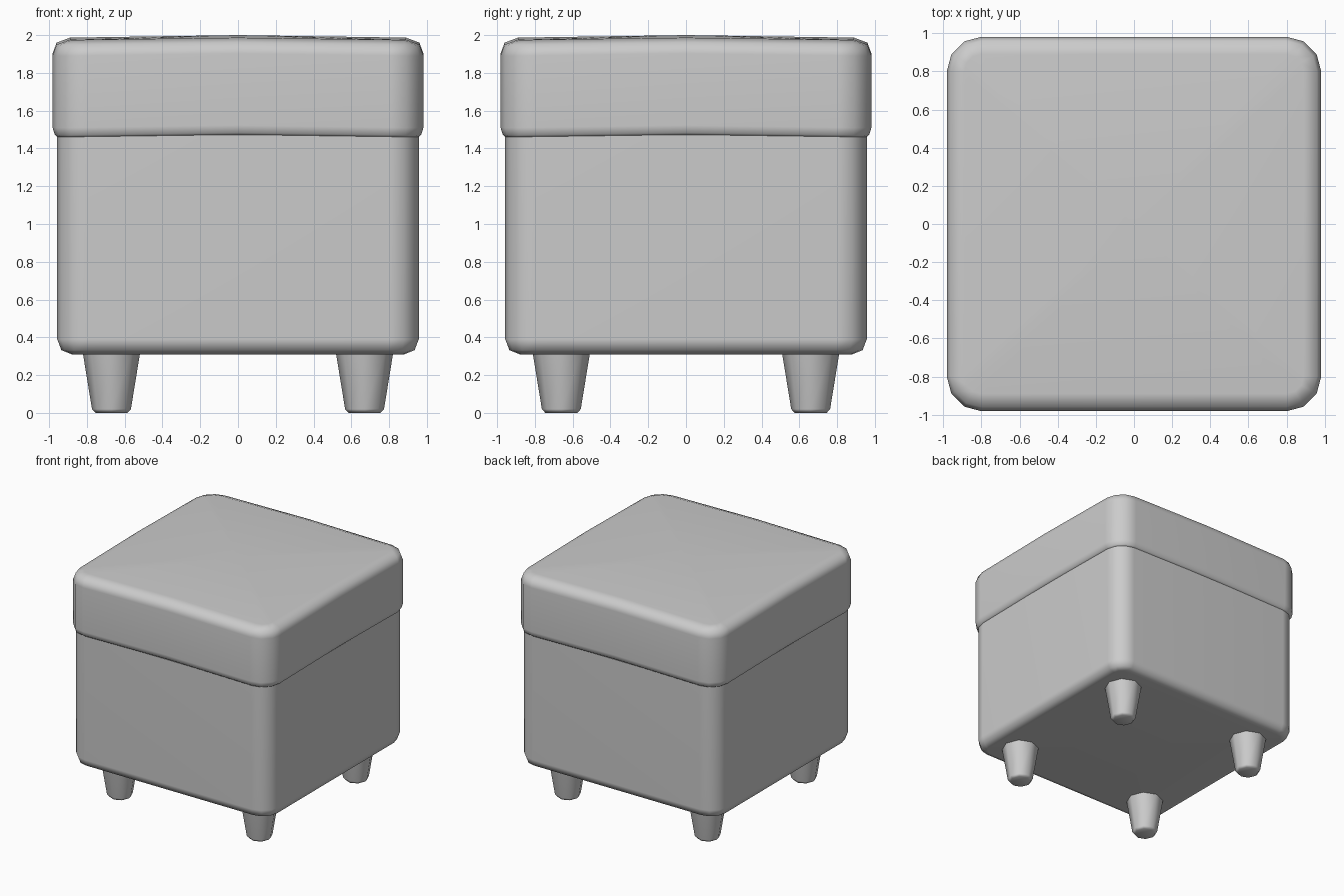
import bpy, bmesh, math

if "Cube" in bpy.data.objects:
    bpy.data.objects.remove(bpy.data.objects["Cube"])

CORNER = 0.80   # centre of the vertical corner rounding
STEPS = 3       # segments per rounded corner


def crown(x, y):
    """Gentle upward bow of the cushion."""
    return 0.017 * ((1 - x * x) + (1 - y * y))


def square_ring(half, z, bend):
    """Rounded square outline with a midpoint on each side."""
    r = half - CORNER
    pts = []
    for q in range(4):
        a0 = q * math.pi / 2
        pts.append((half * math.cos(a0), half * math.sin(a0)))
        mid = a0 + math.pi / 4
        cx = CORNER * math.sqrt(2) * math.cos(mid)
        cy = CORNER * math.sqrt(2) * math.sin(mid)
        for s in range(STEPS + 1):
            a = a0 + s * math.pi / 2 / STEPS
            pts.append((cx + r * math.cos(a), cy + r * math.sin(a)))
    return [(x, y, z + (crown(x, y) if bend else 0)) for x, y in pts]


def round_ring(cx, cy, r, z, sides=8):
    return [(cx + r * math.cos(i * math.tau / sides),
             cy + r * math.sin(i * math.tau / sides), z) for i in range(sides)]


def loft(name, rings, bottom_z, top_z):
    """Skin a stack of rings and close both ends with fans."""
    bm = bmesh.new()
    loops = [[bm.verts.new(p) for p in ring] for ring in rings]
    n = len(loops[0])
    for a, b in zip(loops, loops[1:]):
        for i in range(n):
            j = (i + 1) % n
            bm.faces.new((a[i], a[j], b[j], b[i]))
    cx = sum(v.co.x for v in loops[0]) / n
    cy = sum(v.co.y for v in loops[0]) / n
    for loop, z in ((loops[0], bottom_z), (loops[-1], top_z)):
        c = bm.verts.new((cx, cy, z))
        for i in range(n):
            bm.faces.new((loop[i], loop[(i + 1) % n], c))
    bmesh.ops.recalc_face_normals(bm, faces=bm.faces)
    mesh = bpy.data.meshes.new(name)
    bm.to_mesh(mesh)
    bm.free()
    obj = bpy.data.objects.new(name, mesh)
    bpy.context.collection.objects.link(obj)
    bpy.ops.object.select_all(action='DESELECT')
    obj.select_set(True)
    bpy.context.view_layer.objects.active = obj
    bpy.ops.object.shade_smooth_by_angle(angle=math.radians(55))
    wn = obj.modifiers.new("weighted_normals", 'WEIGHTED_NORMAL')
    wn.keep_sharp = True
    return obj


# Upholstered base box
base = [(0.88, 0.31), (0.935, 0.332), (0.957, 0.39), (0.957, 1.47)]
loft("base", [square_ring(h, z, False) for h, z in base], 0.31, 1.47)

# Overhanging cushion lid, slightly bowed
lid = [(0.945, 1.445), (0.97, 1.465), (0.982, 1.505),
       (0.982, 1.885), (0.96, 1.942), (0.89, 1.966)]
loft("cushion_lid", [square_ring(h, z, True) for h, z in lid], 1.479, 2.0)

# Four tapered feet
foot = [(0.085, 0.0), (0.103, 0.02), (0.152, 0.32)]
for sx, side in ((-1, "left"), (1, "right")):
    for sy, end in ((-1, "front"), (1, "back")):
        loft(f"{end}_{side}_foot",
             [round_ring(sx * 0.67, sy * 0.66, r, z) for r, z in foot], 0.0, 0.32)
